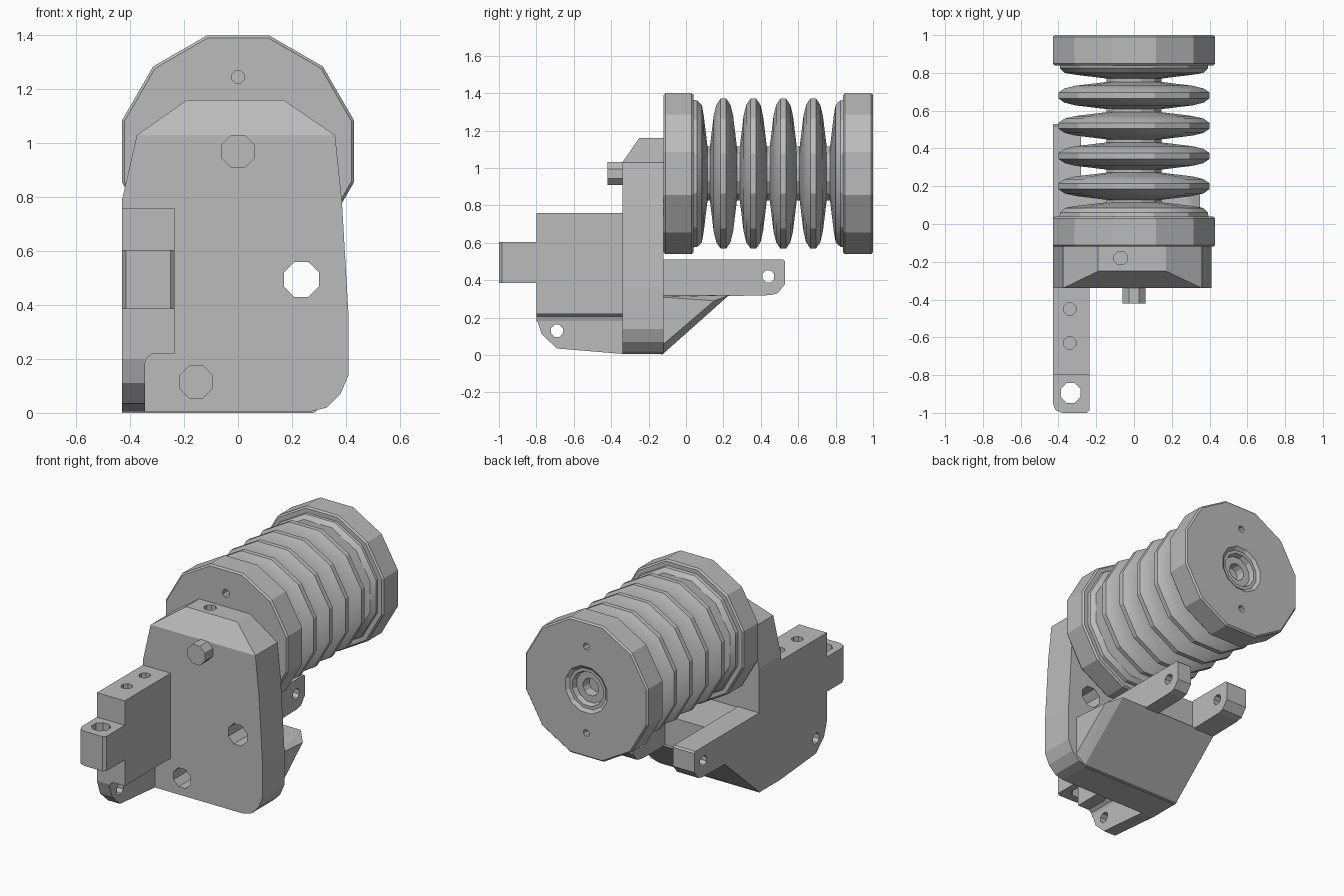
import bpy, bmesh, math
from mathutils import Vector, Matrix

if "Cube" in bpy.data.objects:
    bpy.data.objects.remove(bpy.data.objects["Cube"], do_unlink=True)

grey = bpy.data.materials.new("plain grey")
grey.use_nodes = True
COLOUR = (0.5, 0.5, 0.5, 1)
grey.diffuse_color = COLOUR
grey.node_tree.nodes["Principled BSDF"].inputs["Base Color"].default_value = COLOUR

AXIS_Z = 0.97


def finish(name, bm):
    bmesh.ops.recalc_face_normals(bm, faces=bm.faces)
    mesh = bpy.data.meshes.new(name)
    bm.to_mesh(mesh)
    bm.free()
    mesh.materials.append(grey)
    obj = bpy.data.objects.new(name, mesh)
    bpy.context.collection.objects.link(obj)
    return obj


def place(axis, a, b, t):
    """Profile point (a, b) at distance t along the axis."""
    return {"x": (t, a, b), "y": (a, t, b), "z": (a, b, t)}[axis]


def prism_mesh(points, axis, lo, hi):
    bm = bmesh.new()
    face = bm.faces.new([bm.verts.new(place(axis, a, b, lo)) for a, b in points])
    new = bmesh.ops.extrude_face_region(bm, geom=[face])["geom"]
    shift = Vector(place(axis, 0, 0, hi - lo))
    for v in new:
        if isinstance(v, bmesh.types.BMVert):
            v.co += shift
    return bm


def prism(name, points, axis, lo, hi):
    return finish(name, prism_mesh(points, axis, lo, hi))


def box(a0, a1, b0, b1):
    return [(a0, b0), (a1, b0), (a1, b1), (a0, b1)]


def ring(a, b, r, n=8):
    turn = [(k + 0.5) * math.tau / n for k in range(n)]
    return [(a + r * math.cos(t), b + r * math.sin(t)) for t in turn]


def drill(obj, a, b, r, axis, lo, hi, n=8):
    """Cut a polygonal hole and throw the cutter away."""
    cutter = prism("hole_cutter", ring(a, b, r, n), axis, lo, hi)
    cutter.hide_render = True
    mod = obj.modifiers.new("hole", "BOOLEAN")
    mod.operation, mod.solver, mod.object = "DIFFERENCE", "EXACT", cutter
    bpy.context.view_layer.objects.active = obj
    bpy.ops.object.modifier_apply(modifier=mod.name)
    bpy.data.objects.remove(cutter, do_unlink=True)


def lathe(name, profile, sides=12):
    """Spin (y, radius) points around the barrel axis."""
    bm = bmesh.new()
    loops = []
    for y, r in profile:
        loops.append([bm.verts.new((x, y, z)) for x, z in ring(0, AXIS_Z, r, sides)])
    for low, high in zip(loops, loops[1:]):
        for k in range(sides):
            j = (k + 1) % sides
            bm.faces.new((low[k], low[j], high[j], high[k]))
    bm.faces.new(loops[0])
    bm.faces.new(loops[-1])
    return finish(name, bm)


# Ribbed barrel
RIB = [(-0.072, 0.15), (-0.052, 0.32), (-0.038, 0.38), (-0.015, 0.415),
       (0.015, 0.415), (0.038, 0.38), (0.052, 0.32), (0.072, 0.15)]
profile = [(0.03, 0.41), (0.06, 0.405), (0.085, 0.38), (0.095, 0.32), (0.115, 0.15)]
for k in range(4):
    profile += [(0.2 + 0.16 * k + y, r) for y, r in RIB]
profile += [(0.77, 0.15), (0.79, 0.32), (0.8, 0.38), (0.825, 0.405), (0.86, 0.41)]
barrel = lathe("ribbed_barrel", profile)
bpy.ops.object.select_all(action="DESELECT")
barrel.select_set(True)
bpy.context.view_layer.objects.active = barrel
bpy.ops.object.shade_smooth_by_angle(angle=math.radians(25))

# End caps, the rear one with a stepped socket
front_cap = lathe("front_cap", [(-0.12, 0.435), (-0.11, 0.445), (0.03, 0.445), (0.04, 0.435)])
rear_cap = lathe("rear_cap", [(0.84, 0.435), (0.85, 0.445), (0.99, 0.445), (1, 0.435), (1, 0.15),
                              (0.985, 0.13), (0.985, 0.11), (0.955, 0.1), (0.955, 0.055), (0.9, 0.05)])
for side in (-1, 1):
    z = AXIS_Z + side * 0.275
    drill(front_cap, 0, z, 0.025, "y", -0.2, -0.06)
    drill(rear_cap, 0, z, 0.022, "y", 0.95, 1.1)

# Drive shaft
prism("shaft", ring(0, AXIS_Z, 0.066), "y", -0.42, -0.05)

# Mounting plate with its sloped top front edge
outline = [(-0.43, 0.005), (0.27, 0.005), (0.33, 0.02), (0.38, 0.07), (0.41, 0.14), (0.41, 0.36),
           (0.385, 0.79), (0.36, 1.03), (0.17, 1.16), (-0.19, 1.16), (-0.375, 1.03), (-0.43, 0.79)]
bm = prism_mesh(outline, "y", -0.34, -0.12)
cut = bmesh.ops.bisect_plane(bm, geom=bm.verts[:] + bm.edges[:] + bm.faces[:], dist=1e-5,
                             plane_co=(0, -0.34, 1.03), plane_no=(0, -0.13, 0.09), clear_outer=True)
bmesh.ops.holes_fill(bm, edges=[e for e in bm.edges if e.is_boundary])
plate = finish("mounting_plate", bm)
drill(plate, 0.235, 0.495, 0.07, "y", -0.5, 0)
drill(plate, -0.155, 0.115, 0.065, "y", -0.5, -0.2)
drill(plate, -0.07, -0.18, 0.038, "z", 1.05, 1.3)

# Sloping lower housing with a chamfered side
bm = bmesh.new()
for x, tri in ((-0.43, [(-0.13, 0), (0.23, 0.32), (-0.13, 0.32)]),
               (0.28, [(-0.13, 0), (0.23, 0.32), (-0.13, 0.32)]),
               (0.35, [(-0.13, 0.05), (0.15, 0.29), (-0.13, 0.31)])):
    for y, z in tri:
        bm.verts.new((x, y, z))
bmesh.ops.convex_hull(bm, input=bm.verts)
bmesh.ops.dissolve_limit(bm, angle_limit=0.01, verts=bm.verts, edges=bm.edges)
finish("lower_housing", bm)

# Rear lugs and the block between them
lug = [(-0.13, 0.31), (0.22, 0.315), (0.45, 0.32), (0.49, 0.33), (0.53, 0.38), (0.53, 0.5),
       (0.52, 0.51), (-0.13, 0.51)]
for name, x0, x1 in (("left_lug", 0, 0.1), ("right_lug", -0.43, -0.28)):
    part = prism(name, lug, "x", x0, x1)
    drill(part, 0.44, 0.42, 0.034, "x", -0.6, 0.4)
prism("lug_web", box(-0.13, 0.21, 0.31, 0.505), "x", -0.29, 0.01)

# Side arm with stepped tip
arm = prism("side_arm", box(-0.8, -0.33, 0.22, 0.76), "x", -0.43, -0.235)
for y in (-0.45, -0.63):
    drill(arm, -0.34, y, 0.035, "z", 0.1, 0.9)
tip_shape = [(-0.235, -0.79), (-0.43, -0.79), (-0.43, -0.95), (-0.415, -0.985), (-0.38, -1),
             (-0.25, -1), (-0.235, -0.985)]
tip = prism("arm_tip", tip_shape, "z", 0.385, 0.605)
drill(tip, -0.335, -0.895, 0.057, "z", 0.3, 0.7)

# Rounded fin below the arm, with its fillet
fin = [(-0.33, 0.005), (-0.69, 0.035), (-0.77, 0.11), (-0.8, 0.2), (-0.8, 0.23), (-0.33, 0.23)]
fin_obj = prism("arm_fin", fin, "x", -0.43, -0.345)
drill(fin_obj, -0.69, 0.13, 0.035, "x", -0.5, -0.3)
prism("fin_fillet", [(-0.346, 0.18), (-0.338, 0.205), (-0.31, 0.225), (-0.346, 0.225)], "y", -0.8, -0.33)
